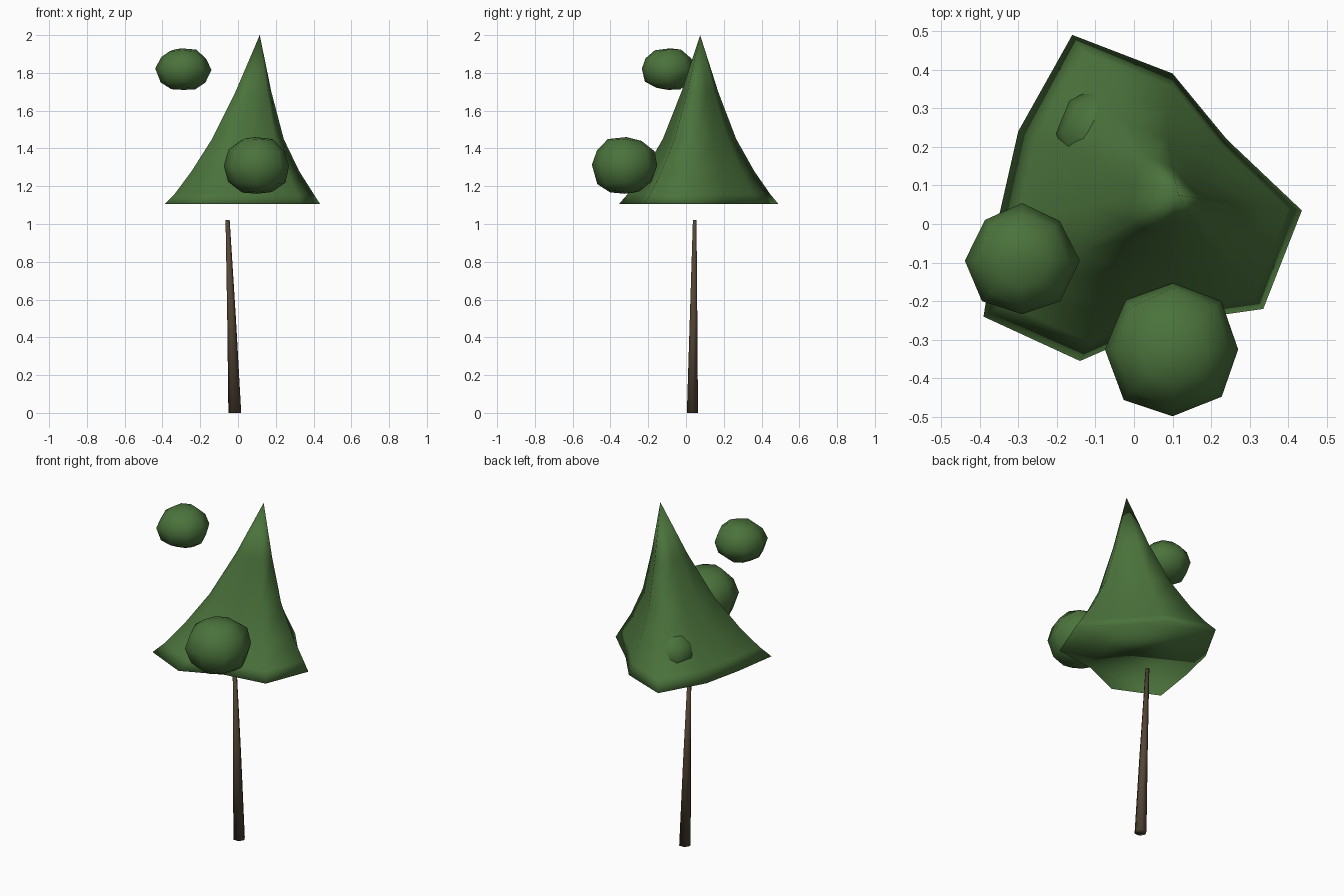
import bpy, bmesh, math, random
from mathutils import Vector

if "Cube" in bpy.data.objects:
    bpy.data.objects.remove(bpy.data.objects["Cube"])

random.seed(4)


def material(name, color):
    m = bpy.data.materials.new(name)
    m.diffuse_color = (*color, 1)
    m.use_nodes = True
    m.node_tree.nodes["Principled BSDF"].inputs["Base Color"].default_value = m.diffuse_color
    return m


leaf = material("leaf_green", (0.07, 0.17, 0.045))
bark = material("bark_brown", (0.085, 0.06, 0.035))


def skin(name, rings, mat):
    """Bridge a stack of rings; a ring with one point becomes a pole."""
    bm = bmesh.new()
    vs = [[bm.verts.new(p) for p in ring] for ring in rings]
    for a, b in zip(vs, vs[1:]):
        n = max(len(a), len(b))
        for i in range(n):
            j = (i + 1) % n
            if len(a) == 1:
                bm.faces.new((a[0], b[j], b[i]))
            elif len(b) == 1:
                bm.faces.new((a[i], a[j], b[0]))
            else:
                bm.faces.new((a[i], a[j], b[j], b[i]))
    for ring in (vs[0], vs[-1]):
        if len(ring) > 2:
            bm.faces.new(ring)
    bmesh.ops.recalc_face_normals(bm, faces=bm.faces)
    for f in bm.faces:
        f.smooth = True
    me = bpy.data.meshes.new(name)
    bm.to_mesh(me)
    bm.free()
    me.materials.append(mat)
    ob = bpy.data.objects.new(name, me)
    bpy.context.collection.objects.link(ob)
    return ob


def circle(x, y, z, r, n):
    return [(x + r * math.cos(math.tau * i / n), y + r * math.sin(math.tau * i / n), z)
            for i in range(n)]


# Leaning, tapered trunk
skin("trunk", [circle(-0.017, 0.034, 0, 0.034, 6),
               circle(-0.034, 0.040, 0.5, 0.023, 6),
               circle(-0.055, 0.046, 1.02, 0.011, 6)], bark)

# Main crown: irregular rim flaring from an off-centre tip, flat underneath
rim = [(0.435, 0.035), (0.24, 0.22), (0.10, 0.39), (-0.16, 0.49), (-0.30, 0.24),
       (-0.35, 0.02), (-0.39, -0.24), (-0.14, -0.355), (0.09, -0.255), (0.335, -0.22)]
tip = Vector((0.115, 0.075))


def crown_ring(z, f, shift=0):
    return [(tip.x + shift + (x - tip.x) * f, tip.y + (y - tip.y) * f, z) for x, y in rim]


skin("crown", [crown_ring(1.105, 1), crown_ring(1.16, 0.89), crown_ring(1.28, 0.69, -0.012),
               crown_ring(1.45, 0.46, -0.02), crown_ring(1.70, 0.23, -0.012),
               [(tip.x, tip.y, 2.0)]], leaf)

# Leaf clumps: lumpy eight-sided balls
profile = [(0.45, -0.93), (0.82, -0.62), (1.0, 0.0), (0.85, 0.55), (0.5, 0.9)]


def clump(name, x, y, z, r, h):
    rings = [[(x, y, z - h)]]
    for f, t in profile:
        rings.append([(x + (px - x) * random.uniform(0.95, 1.05),
                       y + (py - y) * random.uniform(0.95, 1.05),
                       pz + h * random.uniform(-0.05, 0.05))
                      for px, py, pz in circle(x, y, z + t * h, r * f, 8)])
    rings.append([(x - 0.01, y + 0.01, z + h)])
    skin(name, rings, leaf)


clump("front_clump", 0.10, -0.325, 1.31, 0.178, 0.15)
clump("upper_clump", -0.29, -0.095, 1.82, 0.143, 0.11)
clump("inner_clump", -0.075, 0.235, 1.235, 0.125, 0.105)
